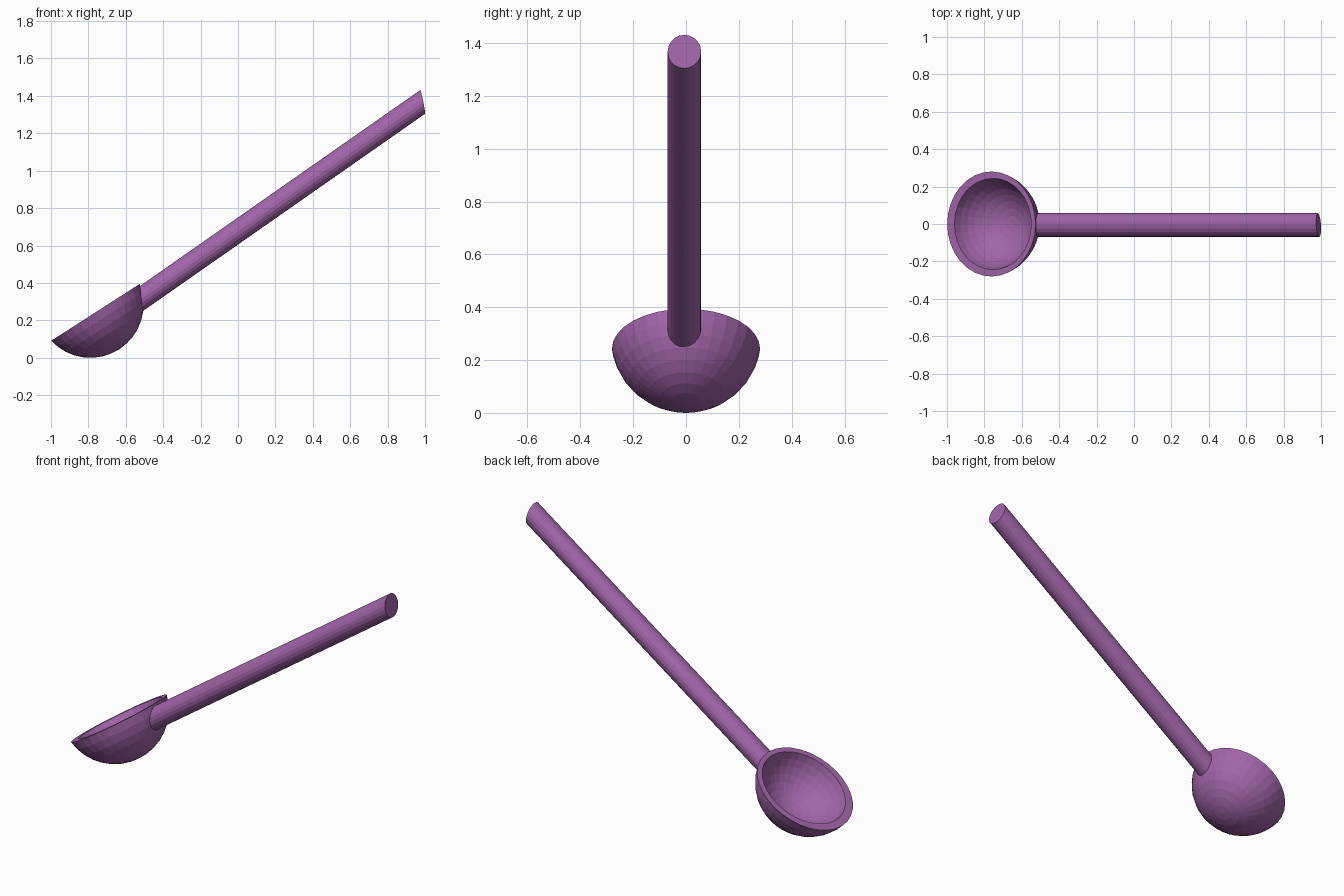
import bpy
import bmesh
from math import sin, cos, pi, acos, radians
from mathutils import Matrix, Vector

if "Cube" in bpy.data.objects:
    bpy.data.objects.remove(bpy.data.objects["Cube"])

purple = bpy.data.materials.new("purple")
purple.diffuse_color = (0.36, 0.13, 0.40, 1)
purple.use_nodes = True
purple.node_tree.nodes["Principled BSDF"].inputs["Base Color"].default_value = purple.diffuse_color


def finish(bm, name):
    bmesh.ops.recalc_face_normals(bm, faces=bm.faces)
    me = bpy.data.meshes.new(name)
    bm.to_mesh(me)
    bm.free()
    me.materials.append(purple)
    ob = bpy.data.objects.new(name, me)
    bpy.context.collection.objects.link(ob)
    return ob


def bridge(bm, a, b):
    n = len(a)
    for i in range(n):
        j = (i + 1) % n
        bm.faces.new((a[i], a[j], b[j], b[i]))


# Bowl: tilted spherical cap with an inner wall and flat rim
SEG, RINGS, DROP = 32, 8, 0.05
TILT = Matrix.Translation((-0.7625, 0, 0.2425)) @ Matrix.Rotation(radians(-32.7), 4, 'Y')


def cap(bm, radius, shift):
    """Sphere part below the rim plane; returns its rim loop."""
    limit = acos(DROP / radius)
    centre = Vector((shift, 0, DROP))
    pole = bm.verts.new(TILT @ (centre - Vector((0, 0, radius))))
    last = None
    for k in range(1, RINGS + 1):
        t = limit * k / RINGS
        ring = [bm.verts.new(TILT @ (centre + radius * Vector(
            (sin(t) * cos(2 * pi * i / SEG), sin(t) * sin(2 * pi * i / SEG), -cos(t)))))
            for i in range(SEG)]
        if last:
            bridge(bm, last, ring)
        else:
            for i in range(SEG):
                bm.faces.new((pole, ring[i], ring[(i + 1) % SEG]))
        last = ring
    return last


bm = bmesh.new()
bridge(bm, cap(bm, 0.285, 0), cap(bm, 0.249, 0.009))
finish(bm, "bowl")

# Handle: sloping rod with slightly skewed, near-vertical ends
SIDES, R = 20, 0.0635
bm = bmesh.new()
loops = []
for cx, cz in ((-0.53, 0.307), (0.987, 1.3675)):
    loop = []
    for i in range(SIDES):
        a = 2 * pi * i / SIDES
        y, z = R * cos(a), R * sin(a)
        loop.append(bm.verts.new((cx - 0.2 * z - 0.06 * y, y - 0.006, cz + z)))
    bm.faces.new(loop)
    loops.append(loop)
bridge(bm, *loops)
finish(bm, "handle")
